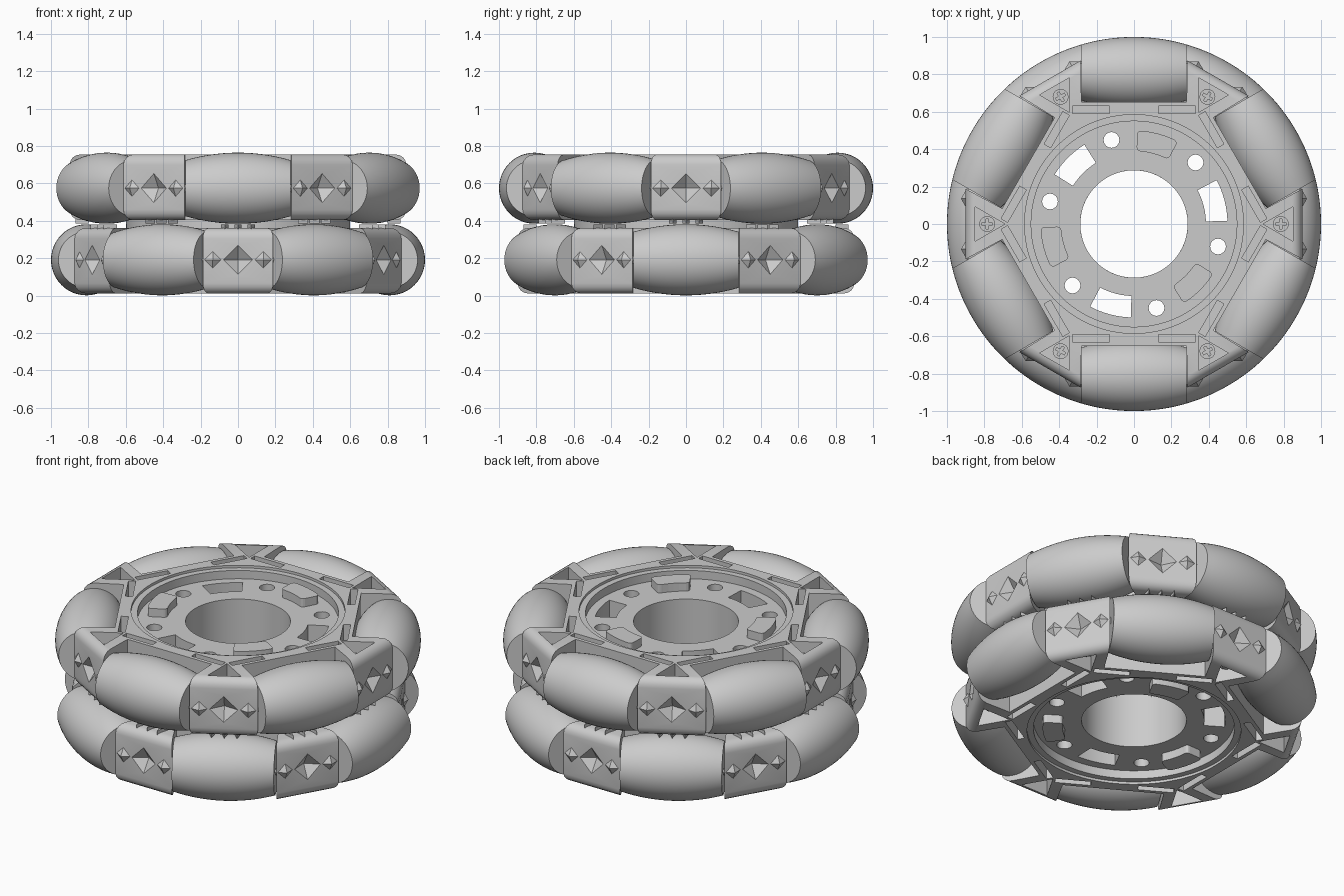
import bpy, bmesh
from math import sin, cos, pi, radians, sqrt
from mathutils import Matrix, Vector

if "Cube" in bpy.data.objects:
    bpy.data.objects.remove(bpy.data.objects["Cube"], do_unlink=True)

grey = bpy.data.materials.new("light_grey")
grey.use_nodes = True
grey.diffuse_color = (0.6, 0.6, 0.6, 1)
grey.node_tree.nodes["Principled BSDF"].inputs["Base Color"].default_value = (0.6, 0.6, 0.6, 1)

HALF = 0.1915      # half the distance between the two wheel layers
TOP = 0.18         # outer face of a layer, measured from its middle
FLOOR = 0.115      # recessed disc face
AXIS = 0.81        # distance of roller axes from the wheel centre
END = 0.28         # half length of a roller


def turn(deg):
    return Matrix.Rotation(radians(deg), 4, 'Z')


def circle(r, n=64, cx=0.0):
    return [(cx + r * cos(2 * pi * i / n), r * sin(2 * pi * i / n)) for i in range(n)]


def sector(r0, r1, span, n=6):
    angles = [radians(-span + 2 * span * i / n) for i in range(n + 1)]
    return ([(r1 * cos(a), r1 * sin(a)) for a in angles]
            + [(r0 * cos(a), r0 * sin(a)) for a in reversed(angles)])


def rect(x0, x1, y0, y1):
    return [(x0, y0), (x1, y0), (x1, y1), (x0, y1)]


def prism(bm, pts, z0, z1, deg=0):
    """Add an extruded outline, turned about the wheel axis."""
    m = turn(deg)
    face = bm.faces.new([bm.verts.new(m @ Vector((x, y, z0))) for x, y in pts])
    new = bmesh.ops.extrude_face_region(bm, geom=[face])["geom"]
    bmesh.ops.translate(bm, vec=(0, 0, z1 - z0),
                        verts=[v for v in new if isinstance(v, bmesh.types.BMVert)])


def spike(bm, x0, x1, r, y, deg):
    """Add a four-sided pyramid with its base at x0 and tip at x1."""
    m = turn(deg) @ Matrix.Translation(((x0 + x1) / 2, y, 0))
    m = m @ Matrix.Rotation(pi / 2 if x1 > x0 else -pi / 2, 4, 'Y')
    bmesh.ops.create_cone(bm, cap_ends=True, segments=4, radius1=r, radius2=0,
                          depth=abs(x1 - x0), matrix=m)


def finish(name, bm):
    bmesh.ops.recalc_face_normals(bm, faces=bm.faces)
    mesh = bpy.data.meshes.new(name)
    bm.to_mesh(mesh)
    bm.free()
    mesh.materials.append(grey)
    ob = bpy.data.objects.new(name, mesh)
    bpy.context.collection.objects.link(ob)
    return ob


def activate(ob):
    bpy.ops.object.select_all(action='DESELECT')
    ob.select_set(True)
    bpy.context.view_layer.objects.active = ob


def combine(ob, bm, operation='DIFFERENCE'):
    helper = finish("helper", bm)
    helper.hide_render = True
    mod = ob.modifiers.new("combine", 'BOOLEAN')
    mod.operation, mod.solver, mod.object = operation, 'EXACT', helper
    activate(ob)
    bpy.ops.object.modifier_apply(modifier=mod.name)
    bpy.data.objects.remove(helper, do_unlink=True)


def smooth(ob, deg):
    activate(ob)
    bpy.ops.object.shade_smooth_by_angle(angle=radians(deg))


SPOKES = range(0, 360, 60)

# Hub: six-armed star whose arms fill the wedges between rollers
bm = bmesh.new()
arm = [(0.705, -0.083), (0.9, -0.188), (0.9, 0.188), (0.705, 0.083)]
star = [tuple((turn(a) @ Vector((x, y, 0))).xy) for a in SPOKES for x, y in arm]
prism(bm, star, -0.17, TOP)
rims = [e for e in bm.edges
        if all(v.co.xy.length > 0.9 for v in e.verts)
        and abs(e.verts[0].co.z - e.verts[1].co.z) < 0.01]
bmesh.ops.bevel(bm, geom=rims, offset=0.055, segments=4, profile=0.5, affect='EDGES')
hub = finish("hub", bm)

# Spacer face toward the other layer
bm = bmesh.new()
prism(bm, circle(0.6), -HALF, 0)
combine(hub, bm, 'UNION')

# Stepped circular recess
for r, z in ((0.585, TOP - 0.015), (0.55, FLOOR)):
    bm = bmesh.new()
    prism(bm, circle(r, 96), z, 0.3)
    combine(hub, bm)

# Bore, bolt holes, drive slots, screw pockets, rib slots, dents on the arms
bm = bmesh.new()
prism(bm, circle(0.287), -0.3, 0.3)
for a in SPOKES:
    prism(bm, circle(0.042, 24, 0.465), -0.3, 0.3, a + 45)
    prism(bm, [(0.69, 0), (0.85, -0.092), (0.85, 0.092)], 0.085, 0.3, a)
    for y in (-0.33, 0.13):
        prism(bm, rect(0.59, 0.63, y, y + 0.2), 0.06, 0.3, a + 30)
    spike(bm, 0.94, 0.85, 0.14, 0, a)
for a in (15, 135, 255):
    prism(bm, sector(0.385, 0.5, 13), -0.3, 0.3, a)
combine(hub, bm)
smooth(hub, 25)

# Raised drive blocks on the recessed disc
bm = bmesh.new()
for a in (75, 195, 315):
    prism(bm, sector(0.39, 0.5, 13), FLOOR - 0.02, FLOOR + 0.05, a)
bmesh.ops.bevel(bm, geom=[e for e in bm.edges if abs(e.verts[0].co.z - e.verts[1].co.z) > 0.01
                          and len(e.link_faces) == 2 and e.calc_face_angle(0) > 1],
                offset=0.02, segments=3, profile=0.5, affect='EDGES')
blocks = finish("drive_blocks", bm)

# Pointed bumps over the axle ends and small ribs on the inner edge of each arm
bm = bmesh.new()
for a in SPOKES:
    for y in (-0.135, 0.135):
        spike(bm, 0.885, 0.925, 0.07, y, a)
    for y in (-0.07, 0, 0.07):
        prism(bm, [(0.8, y - 0.02), (0.87, y), (0.8, y + 0.02)], -0.188, -0.16, a)
bumps = finish("arm_bumps", bm)

# Screws with a cross recess
bm = bmesh.new()
for a in SPOKES:
    prism(bm, circle(0.042, 24, 0.785), 0.08, 0.115, a)
screws = finish("screws", bm)
bm = bmesh.new()
for a in SPOKES:
    w, s = 0.007, 0.027
    cross = [(w, w), (w, s), (-w, s), (-w, w), (-s, w), (-s, -w),
             (-w, -w), (-w, -s), (w, -s), (w, -w), (s, -w), (s, w)]
    prism(bm, [(0.785 + x, y) for x, y in cross], 0.1, 0.15, a)
combine(screws, bm)
smooth(screws, 25)

# Barrel roller: its outer curve follows the wheel circle
bm = bmesh.new()
steps = 16
ts = [-END + 2 * END * i / steps for i in range(steps + 1)]
profile = [(-END, 0)] + [(t, sqrt(1 - t * t) - AXIS) for t in ts] + [(END, 0)]
verts = [bm.verts.new((0, t, r)) for t, r in profile]
edges = [bm.edges.new(pair) for pair in zip(verts, verts[1:])]
bmesh.ops.spin(bm, geom=verts + edges, cent=(0, 0, 0), axis=(0, 1, 0),
               angle=2 * pi, steps=48, use_merge=True)
bmesh.ops.remove_doubles(bm, verts=bm.verts, dist=0.0005)
roller = finish("roller", bm)
smooth(roller, 40)

# Two layers: the lower one is the same part flipped over
layers = {
    "upper": Matrix.Translation((0, 0, 3 * HALF)),
    "lower": Matrix.Translation((0, 0, HALF))
    @ Matrix.Rotation(pi, 4, Vector((cos(pi / 12), sin(pi / 12), 0))),
}
for layer, place in layers.items():
    for part in (hub, blocks, bumps, screws):
        copy = bpy.data.objects.new(f"{layer}_{part.name}", part.data)
        copy.matrix_world = place
        bpy.context.collection.objects.link(copy)
    for i, a in enumerate(SPOKES):
        copy = bpy.data.objects.new(f"{layer}_roller_{i + 1}", roller.data)
        copy.matrix_world = place @ turn(a + 30) @ Matrix.Translation((AXIS, 0, 0))
        bpy.context.collection.objects.link(copy)
for part in (hub, blocks, bumps, screws, roller):
    bpy.data.objects.remove(part, do_unlink=True)
